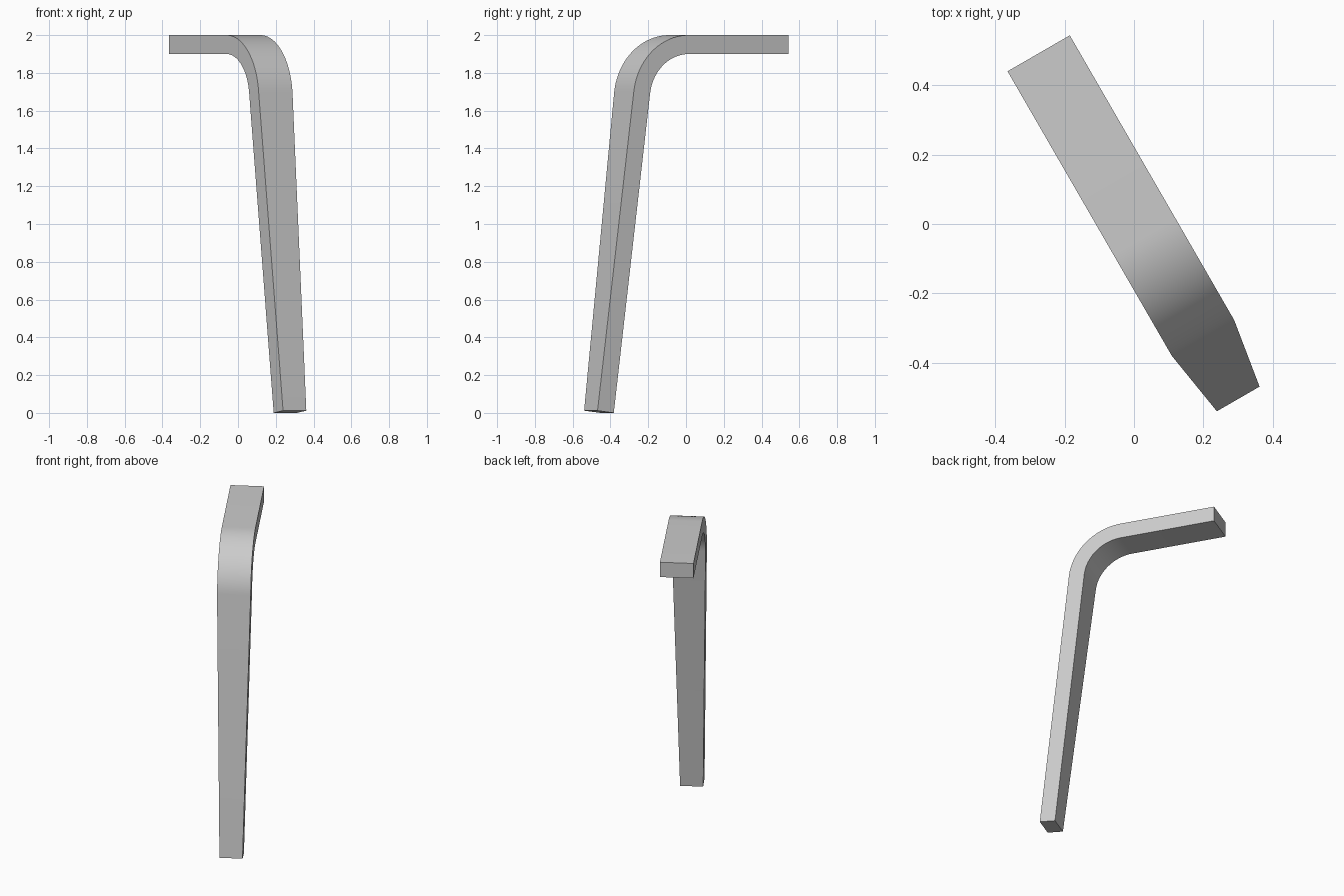
import bpy, bmesh
from math import sin, cos, tan, radians
from mathutils import Vector

if "Cube" in bpy.data.objects:
    bpy.data.objects.remove(bpy.data.objects["Cube"])

# Leg plane: u runs along the bent bar, v across its width
U = Vector((0.5, -0.866, 0))
V = Vector((0.866, 0.5, 0))
UP = Vector((0, 0, 1))
MID_V, THICK = 0.008, 0.1
LEAN = 6.85            # splay of the leg from vertical
R, CU = 0.34, 0.046    # bend: outer radius, centre
CZ = 2.0 - R
STEPS = 20


def section(bm, u, z, angle, half):
    """Rectangle across the bar; (u, z) is its outer middle point."""
    n = U * cos(angle) + UP * sin(angle)
    outer = U * u + UP * z + V * MID_V
    inner = outer - n * THICK
    return [bm.verts.new(p) for p in (outer - V * half, outer + V * half,
                                      inner + V * half, inner - V * half)]


bm = bmesh.new()
# Flat top arm
rings = [section(bm, -0.563, 2.0, radians(90), 0.1035)]
# Rounded bend
for i in range(STEPS + 1):
    a = radians(90 + (LEAN - 90) * i / STEPS)
    rings.append(section(bm, CU + R * cos(a), CZ + R * sin(a), a, 0.1035))
# Tapered leg, square-cut foot
a = radians(LEAN)
foot_z = THICK * sin(a)
foot_u = CU + R * cos(a) + (CZ + R * sin(a) - foot_z) * tan(a)
rings.append(section(bm, foot_u, foot_z, a, 0.071))

for r, s in zip(rings, rings[1:]):
    for k in range(4):
        j = (k + 1) % 4
        bm.faces.new((r[k], r[j], s[j], s[k]))
bm.faces.new(rings[0])
bm.faces.new(rings[-1])
bmesh.ops.recalc_face_normals(bm, faces=bm.faces)

mesh = bpy.data.meshes.new("bent_leg")
bm.to_mesh(mesh)
bm.free()
leg = bpy.data.objects.new("bent_leg", mesh)
bpy.context.collection.objects.link(leg)
bpy.context.view_layer.objects.active = leg
leg.select_set(True)
bpy.ops.object.shade_smooth_by_angle(angle=radians(30))
